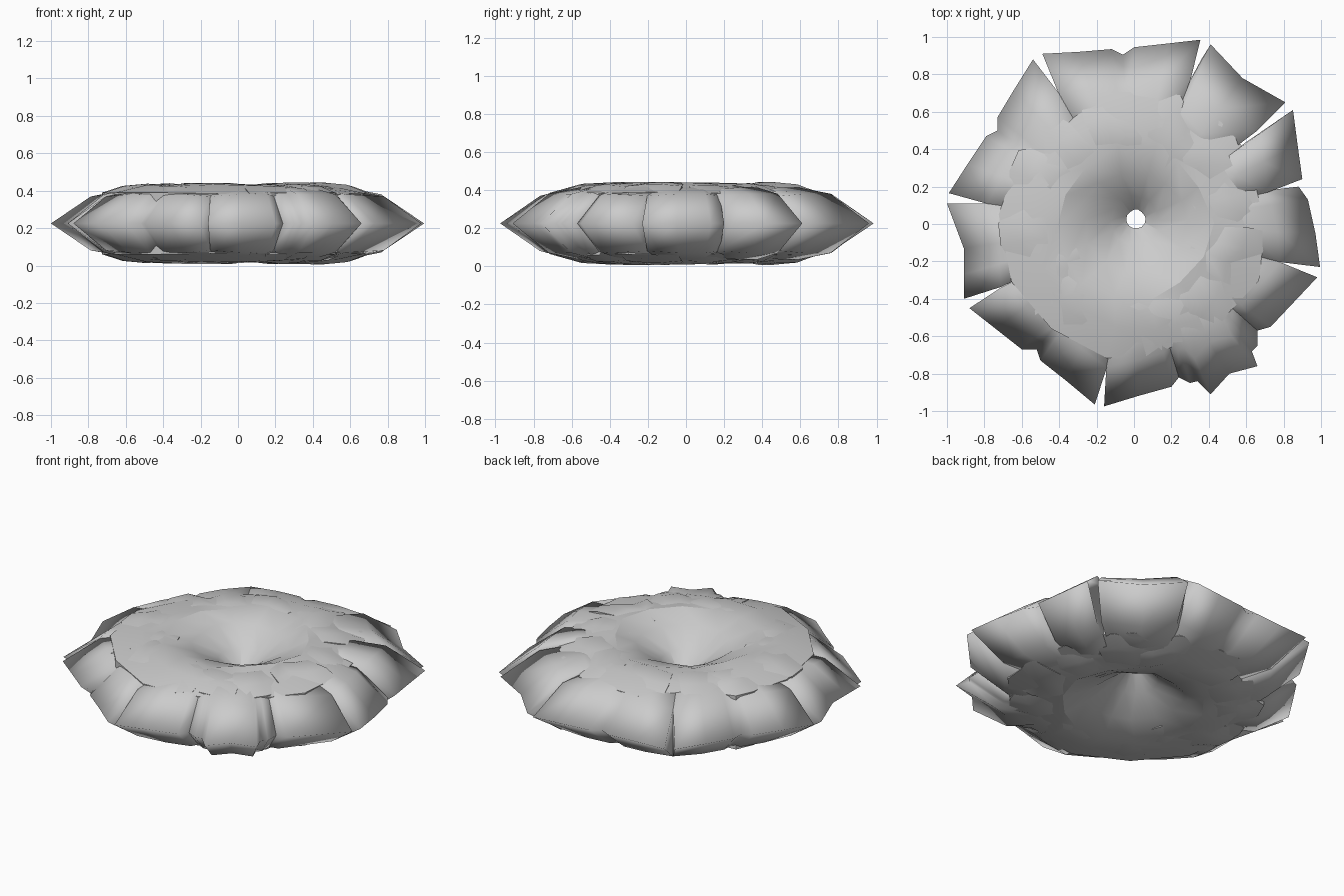
import bpy, bmesh, math, random

if "Cube" in bpy.data.objects:
    bpy.data.objects.remove(bpy.data.objects["Cube"])
random.seed(4)
MID = 0.225  # height of the symmetry plane

grey = bpy.data.materials.new("pale_grey")
grey.diffuse_color = (0.6, 0.6, 0.6, 1)
grey.use_nodes = True
grey.node_tree.nodes["Principled BSDF"].inputs["Base Color"].default_value = grey.diffuse_color


def finish(name, bm, angle):
    bmesh.ops.recalc_face_normals(bm, faces=bm.faces)
    me = bpy.data.meshes.new(name)
    bm.to_mesh(me)
    bm.free()
    me.materials.append(grey)
    ob = bpy.data.objects.new(name, me)
    bpy.context.collection.objects.link(ob)
    bpy.ops.object.select_all(action='DESELECT')
    ob.select_set(True)
    bpy.context.view_layer.objects.active = ob
    bpy.ops.object.shade_smooth_by_angle(angle=math.radians(angle))


def sweep(name, columns, closed=False, angle=35):
    """Skin a row of closed cross-section loops."""
    bm = bmesh.new()
    cols = [[bm.verts.new(p) for p in c] for c in columns]
    n = len(cols[0])
    for i in range(len(cols) if closed else len(cols) - 1):
        a, b = cols[i], cols[(i + 1) % len(cols)]
        for j in range(n):
            k = (j + 1) % n
            bm.faces.new((a[j], a[k], b[k], b[j]))
    if not closed:
        bm.faces.new(cols[0])
        bm.faces.new(cols[-1])
    finish(name, bm, angle)


def chunk(name, outline, profile, spread, angle, droop):
    """Wedge: outline at the rim, profile rows (scale, height), mirrored in z.
    Spread widens the inner rows so neighbours meet, droop lowers the two ends."""
    cols = []
    for i, (x, y) in enumerate(outline):
        side = -1 if i == 0 else 1 if i == len(outline) - 1 else 0
        r, a = math.hypot(x, y), math.atan2(y, x)
        top = []
        for j, (s, h) in enumerate(profile):
            b = a + side * (spread if j else 0)
            h *= droop if side else 1
            top.append((r * s * math.cos(b), r * s * math.sin(b), MID + h))
        low = [(px, py, 2 * MID - z) for px, py, z in reversed(top) if z > MID]
        cols.append(top + low)
    sweep(name, cols, angle=angle)


# outer chunks with pointed rims
rims = [
    [(0.995, -0.23), (0.97, -0.05), (0.93, 0.13), (0.88, 0.2)],
    [(0.90, 0.24), (0.875, 0.42), (0.85, 0.61), (0.77, 0.53)],
    [(0.81, 0.65), (0.58, 0.78), (0.41, 0.96), (0.36, 0.88)],
    [(0.355, 0.985), (0.18, 0.965), (0.0, 0.945), (-0.06, 0.905), (-0.12, 0.935),
     (-0.3, 0.92), (-0.49, 0.91)],
    [(-0.54, 0.88), (-0.64, 0.72), (-0.73, 0.57), (-0.73, 0.5), (-0.79, 0.47),
     (-0.89, 0.32), (-0.99, 0.165)],
    [(-1.0, 0.11), (-0.91, -0.13), (-0.91, -0.27), (-0.91, -0.40)],
    [(-0.88, -0.45), (-0.74, -0.56), (-0.6, -0.67), (-0.52, -0.67), (-0.5, -0.73),
     (-0.36, -0.84), (-0.21, -0.965)],
    [(-0.16, -0.975), (0.02, -0.92), (0.2, -0.87), (0.24, -0.82)],
    [(0.24, -0.82), (0.3, -0.85), (0.34, -0.84), (0.41, -0.91), (0.51, -0.8),
     (0.66, -0.76), (0.63, -0.68), (0.66, -0.65), (0.66, -0.57)],
    [(0.66, -0.57), (0.73, -0.55), (0.98, -0.285)],
]
for i, rim in enumerate(rims):
    chunk(f"outer_chunk_{i + 1}", rim,
          [(1, 0), (0.79, 0.155), (0.62, 0.188), (0.5, 0.185)], 0.028, 120, 0.93)

# middle chunks: irregular low bumps on both sides, rising out of the core
N = 13
for i in range(N):
    a0 = 2 * math.pi * (i + random.uniform(-0.2, 0.2)) / N
    pts = []
    for k in range(4):
        r = random.uniform(0.62, 0.74)
        a = a0 + k * 2 * math.pi / N / 3
        pts.append((r * math.cos(a), r * math.sin(a)))
    t = random.uniform(0.208, 0.219)
    chunk(f"middle_chunk_{i + 1}", pts,
          [(1, 0.165), (0.85, t - 0.012), (0.67, t), (0.52, 0.185)], 0.03, 30, 0.95)

# core ring with the funnel running down to the small central hole
section = [(0.05, 0), (0.13, 0.075), (0.27, 0.16), (0.41, 0.207), (0.56, 0.196), (0.72, 0.155)]
M = 14
cols = []
for i in range(M):
    a = 2 * math.pi * i / M
    top = []
    for j, (r, h) in enumerate(section):
        rr = r * random.uniform(0.96, 1.05)
        b = a + random.uniform(-0.07, 0.07)
        off = 0.03 * max(0, 1 - r / 0.4)   # the hole sits slightly off centre
        hh = h + (random.uniform(-0.006, 0.012) if j > 1 else 0)
        top.append((rr * math.cos(b) + off * 0.4, rr * math.sin(b) + off, MID + hh))
    low = [(x, y, 2 * MID - z) for x, y, z in reversed(top[1:])]
    cols.append(top + low)
sweep("core_ring", cols, closed=True, angle=22)
